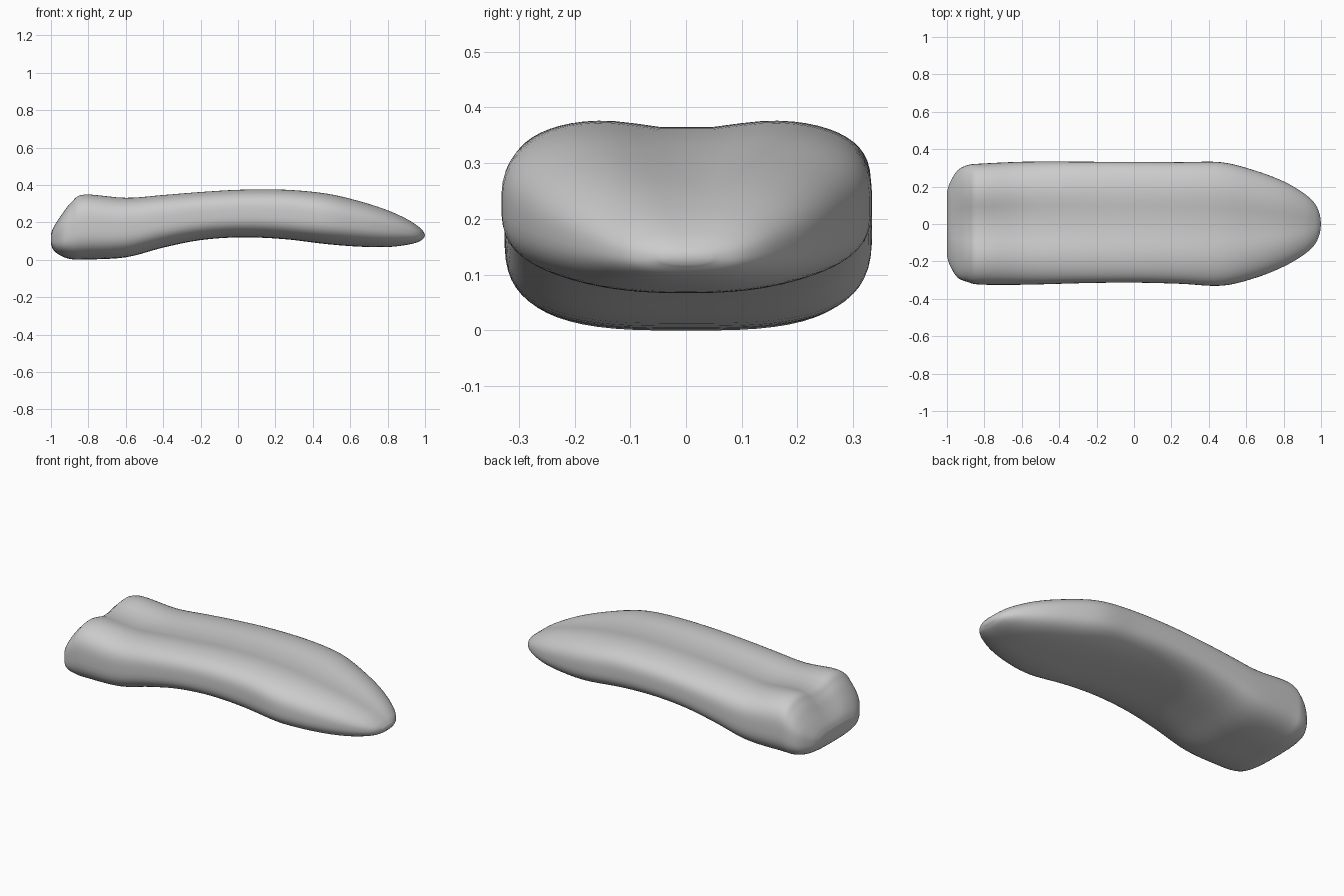
import bpy, bmesh, math

if "Cube" in bpy.data.objects:
    bpy.data.objects.remove(bpy.data.objects["Cube"])

# Stations along the body: x, bottom z, top z, half width at +y, half width at -y, groove depth
ST = [(-1.0, .085, .14, .17, .17, .0),
      (-.985, .052, .18, .22, .22, .005),
      (-.945, .022, .245, .285, .285, .02),
      (-.89, .005, .32, .315, .31, .035),
      (-.82, .003, .362, .323, .324, .04),
      (-.60, .015, .342, .333, .325, .03),
      (-.40, .067, .355, .334, .32, .025),
      (-.20, .107, .37, .333, .315, .022),
      (.02, .122, .382, .332, .314, .02),
      (.25, .112, .382, .331, .32, .02),
      (.47, .086, .363, .33, .33, .02),
      (.65, .072, .322, .285, .288, .017),
      (.80, .07, .273, .228, .228, .012),
      (.91, .083, .22, .163, .163, .006),
      (.97, .10, .177, .105, .105, .002),
      (.995, .12, .148, .045, .045, .0)]
SIDES, STEPS = 64, 5


def catmull(a, b, c, d, t):
    return [.5 * (2*q + (r - p)*t + (2*p - 5*q + 4*r - s)*t*t + (3*q - p - 3*r + s)*t**3)
            for p, q, r, s in zip(a, b, c, d)]


def power(v, n):
    return math.copysign(abs(v) ** (2 / n), v)


# Smoothly interpolated stations
rows = []
for i in range(len(ST) - 1):
    a, d = ST[max(i - 1, 0)], ST[min(i + 2, len(ST) - 1)]
    rows += [catmull(a, ST[i], ST[i + 1], d, k / STEPS) for k in range(STEPS)]
rows.append(list(ST[-1]))

# Loft of rounded sections with a groove down the middle of the top
bm = bmesh.new()
rings = []
for x, lo, hi, wp, wn, g in rows:
    n = 3.1 - .8 * max(0, (x - .3) / .7)
    mid, h = (lo + hi) / 2, (hi - lo) / 2 + .004 * min(1, g / .02)
    ring = []
    for k in range(SIDES):
        t = 2 * math.pi * (k + .5) / SIDES
        u, s = power(math.cos(t), n), power(math.sin(t), n)
        z = mid + s * (h if s > 0 else (hi - lo) / 2)
        if s > 0:
            z -= g * 1.2 * s * math.exp(-(u / .38) ** 2)
        ring.append(bm.verts.new((x, u * (wp if u > 0 else wn), z)))
    rings.append(ring)
for r0, r1 in zip(rings, rings[1:]):
    for k in range(SIDES):
        j = (k + 1) % SIDES
        bm.faces.new((r0[k], r0[j], r1[j], r1[k]))

# Slightly domed end caps
for ring, x, z in ((rings[0], -1.0, .112), (rings[-1], 1.0, .134)):
    tip = bm.verts.new((x, 0, z))
    for k in range(SIDES):
        bm.faces.new((tip, ring[k], ring[(k + 1) % SIDES]))
bmesh.ops.recalc_face_normals(bm, faces=bm.faces)
low = min(v.co.z for v in bm.verts)
for v in bm.verts:
    v.co.z -= low

mesh = bpy.data.meshes.new("tongue")
bm.to_mesh(mesh)
bm.free()
mesh.shade_smooth()
tongue = bpy.data.objects.new("tongue", mesh)
bpy.context.collection.objects.link(tongue)
